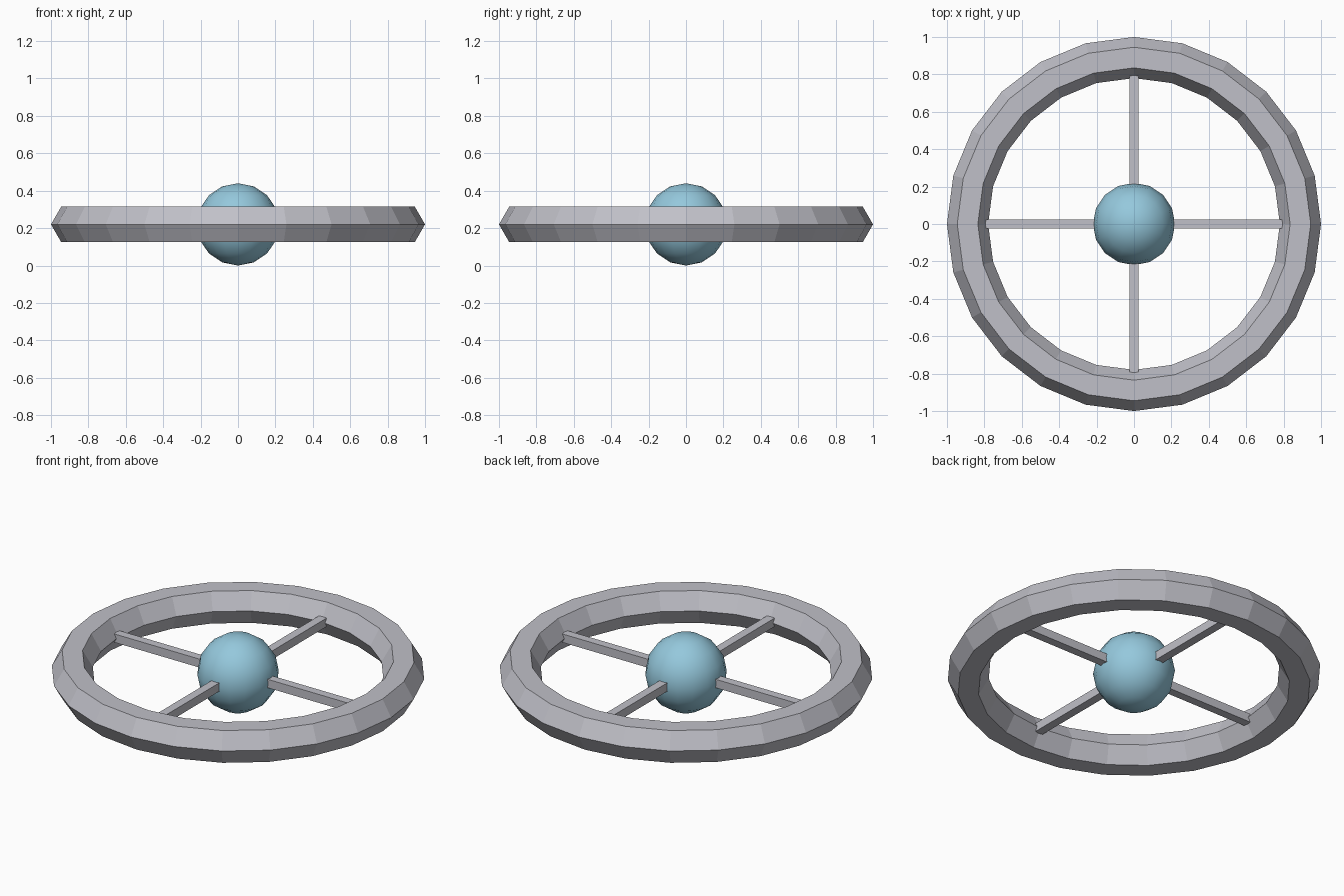
import bpy
import math

if "Cube" in bpy.data.objects:
    bpy.data.objects.remove(bpy.data.objects["Cube"], do_unlink=True)

HUB_Z = 0.22


def make_material(name, rgb):
    mat = bpy.data.materials.new(name)
    mat.use_nodes = True
    color = (*rgb, 1.0)
    mat.diffuse_color = color
    mat.node_tree.nodes["Principled BSDF"].inputs["Base Color"].default_value = color
    return mat


def finish(name, mat):
    obj = bpy.context.object
    obj.name = name
    obj.data.materials.append(mat)
    return obj


grey = make_material("light grey", (0.53, 0.53, 0.58))
blue = make_material("pale blue", (0.30, 0.58, 0.72))

# Faceted outer ring with a hexagonal section
bpy.ops.mesh.primitive_torus_add(major_segments=24, minor_segments=6,
                                 major_radius=0.89, minor_radius=0.11,
                                 location=(0, 0, HUB_Z))
finish("outer_ring", grey)
bpy.ops.object.shade_flat()

# Smooth central hub
bpy.ops.mesh.primitive_uv_sphere_add(segments=16, ring_count=8, radius=0.22,
                                     location=(0, 0, HUB_Z))
finish("hub_sphere", blue)
bpy.ops.object.shade_smooth()

# Four square spokes running from inside the hub into the ring
SPOKE_START, SPOKE_END, SPOKE_WIDTH = 0.15, 0.84, 0.05
for i, side in enumerate(("left", "back", "right", "front")):
    angle = i * math.pi / 2
    middle = (SPOKE_START + SPOKE_END) / 2
    bpy.ops.mesh.primitive_cube_add(
        size=1, rotation=(0, 0, angle),
        location=(middle * math.cos(angle), middle * math.sin(angle), HUB_Z))
    spoke = finish(side + "_spoke", grey)
    spoke.scale = (SPOKE_END - SPOKE_START, SPOKE_WIDTH, SPOKE_WIDTH)
    bpy.ops.object.transform_apply(location=False, rotation=False, scale=True)
